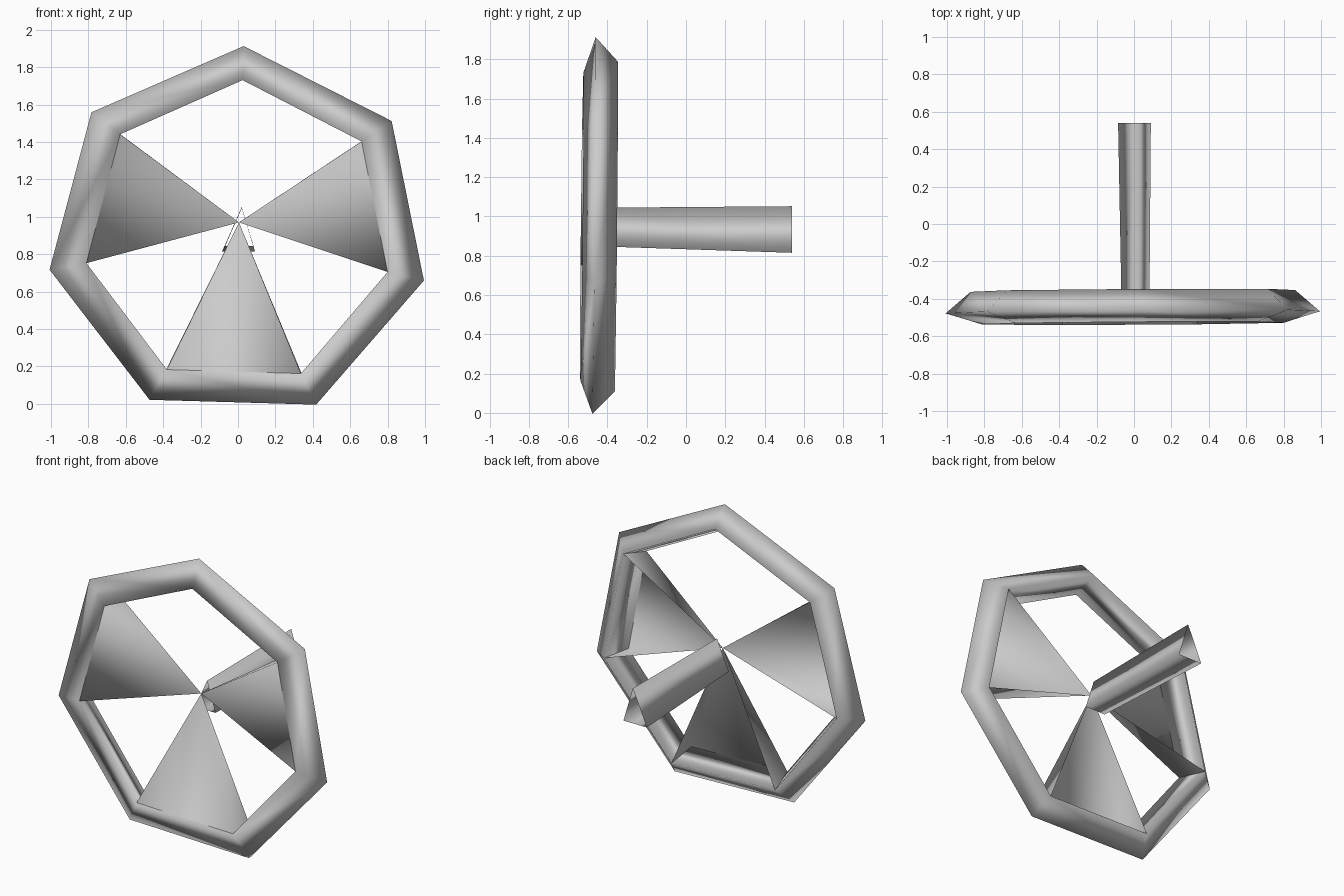
import bpy
import bmesh
from math import sin, cos, radians, tau
from mathutils import Vector

cube = bpy.data.objects.get("Cube")
if cube:
    bpy.data.objects.remove(cube, do_unlink=True)

grey = bpy.data.materials.new("plain grey")
grey.use_nodes = True
GREY = (0.6, 0.6, 0.6, 1)
grey.diffuse_color = GREY
grey.node_tree.nodes["Principled BSDF"].inputs["Base Color"].default_value = GREY

SIDES = 7
CENTRE_Z = 0.911
# Triangular rim section: x radius, z radius, y
OUTER = (1.027, 1.002, -0.47)
FRONT = (0.826, 0.82, -0.531)
BACK = (0.89, 0.878, -0.356)


def rim_point(section, i):
    """Corner i of the slightly tilted heptagon, counted clockwise from the top."""
    rx, rz, y = section
    a = radians(88.3) - tau * i / SIDES
    x, z = rx * cos(a), rz * sin(a)
    return Vector((x, y + 0.006 * x + 0.01 * z, CENTRE_Z + z))


def make_part(name, points, faces, recalc=True):
    bm = bmesh.new()
    verts = [bm.verts.new(p) for p in points]
    for f in faces:
        bm.faces.new([verts[k] for k in f])
    if recalc:
        bmesh.ops.recalc_face_normals(bm, faces=bm.faces)
    for f in bm.faces:
        f.smooth = True
    mesh = bpy.data.meshes.new(name)
    bm.to_mesh(mesh)
    bm.free()
    mesh.materials.append(grey)
    obj = bpy.data.objects.new(name, mesh)
    bpy.context.collection.objects.link(obj)
    return obj


# Seven-sided rim with a triangular section
points = [rim_point(s, i) for i in range(SIDES) for s in (OUTER, FRONT, BACK)]
faces = []
for i in range(SIDES):
    j = (i + 1) % SIDES
    for k in range(3):
        m = (k + 1) % 3
        faces.append((3 * i + k, 3 * i + m, 3 * j + m, 3 * j + k))
make_part("rim", points, faces)

# Three spokes: a front triangle and two side walls, open at the back
hub = Vector((0.005, -0.40, 0.97))
for name, i in (("left_spoke", 1), ("lower_spoke", 3), ("right_spoke", 5)):
    corners = [rim_point(s, n) for n in (i, i + 1) for s in (FRONT, BACK)]
    make_part(name, [hub] + corners, [(0, 1, 3), (0, 2, 1), (0, 3, 4)], recalc=False)

# Open triangular column, slightly wider towards the back
front_end = [(0.02, -0.36, 1.045), (0.083, -0.36, 0.845), (-0.068, -0.36, 0.845)]
back_end = [(0.02, 0.54, 1.052), (0.09, 0.54, 0.815), (-0.085, 0.54, 0.815)]
walls = [(k, (k + 1) % 3, (k + 1) % 3 + 3, k + 3) for k in range(3)]
make_part("column", front_end + back_end, walls)
